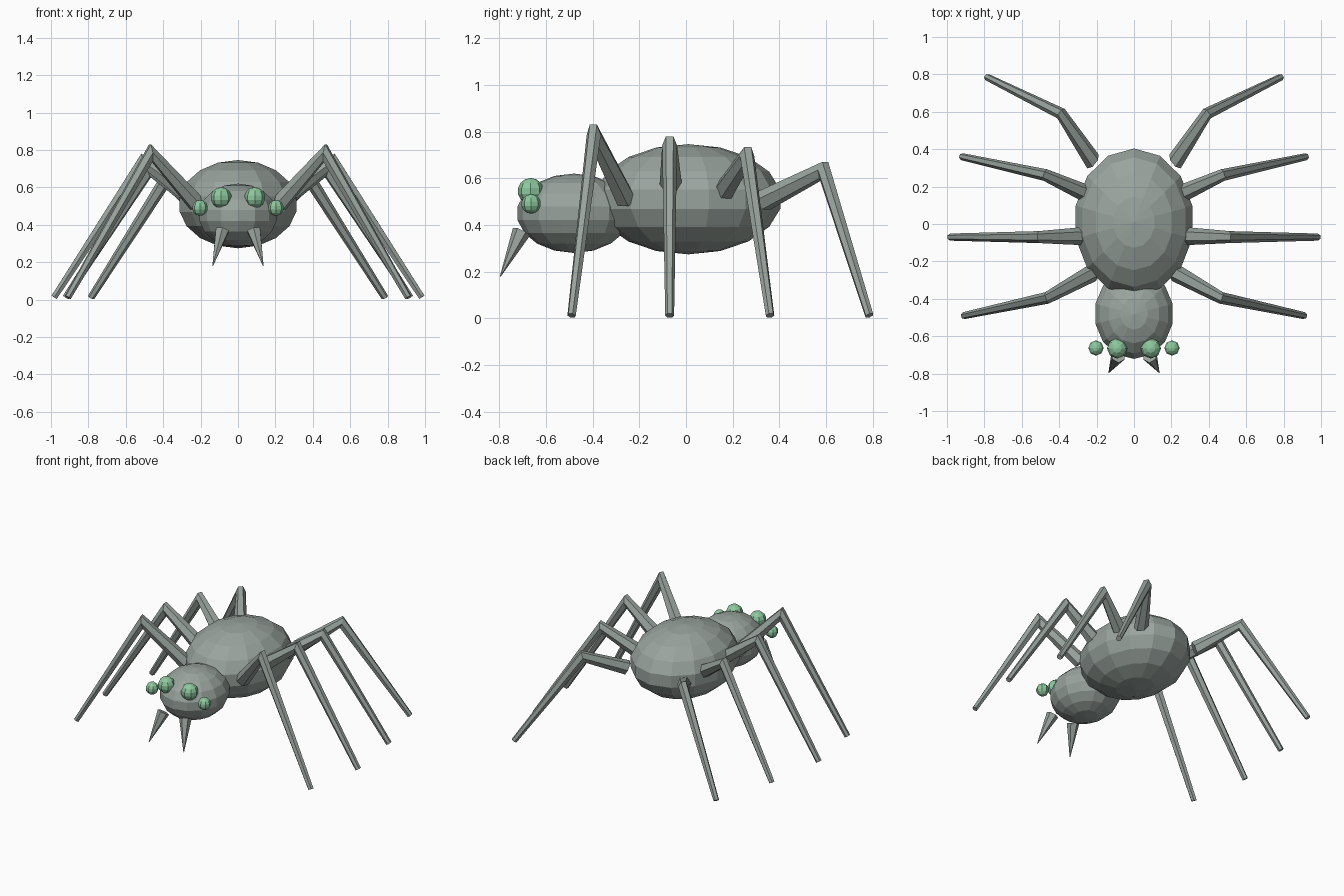
import bpy, bmesh, math
from mathutils import Matrix, Vector

cube = bpy.data.objects.get("Cube")
if cube:
    bpy.data.objects.remove(cube, do_unlink=True)


def make_material(name, rgb):
    mat = bpy.data.materials.new(name)
    mat.use_nodes = True
    mat.diffuse_color = (*rgb, 1)
    mat.node_tree.nodes["Principled BSDF"].inputs["Base Color"].default_value = (*rgb, 1)
    return mat


grey = make_material("grey_green", (0.32, 0.37, 0.34))
green = make_material("eye_green", (0.27, 0.58, 0.34))


def finish(name, bm, mat):
    bmesh.ops.recalc_face_normals(bm, faces=bm.faces)
    mesh = bpy.data.meshes.new(name)
    bm.to_mesh(mesh)
    bm.free()
    mesh.materials.append(mat)
    obj = bpy.data.objects.new(name, mesh)
    bpy.context.scene.collection.objects.link(obj)


def ellipsoid(name, centre, radii, segments, rings, mat):
    bm = bmesh.new()
    matrix = Matrix.Translation(centre) @ Matrix.Diagonal((*radii, 1))
    bmesh.ops.create_uvsphere(bm, u_segments=segments, v_segments=rings,
                              radius=1, matrix=matrix)
    finish(name, bm, mat)


def limb(name, points, radii, mat, sides=6):
    """Tapered tube through the points, mitred at each bend."""
    bm = bmesh.new()
    points = [Vector(p) for p in points]
    steps = [(b - a).normalized() for a, b in zip(points, points[1:])]
    side = (points[-1] - points[0]).cross(Vector((0, 0, 1))).normalized()
    rings = []
    for i, (p, r) in enumerate(zip(points, radii)):
        before, after = steps[max(i - 1, 0)], steps[min(i, len(steps) - 1)]
        tangent = (before + after).normalized()
        up = side.cross(tangent).normalized() / tangent.dot(before)
        angles = [math.tau * k / sides for k in range(sides)]
        rings.append([bm.verts.new(p + r * (side * math.cos(a) + up * math.sin(a)))
                      for a in angles])
    for low, high in zip(rings, rings[1:]):
        for k in range(sides):
            n = (k + 1) % sides
            bm.faces.new((low[k], low[n], high[n], high[k]))
    bm.faces.new(rings[0])
    bm.faces.new(rings[-1])
    finish(name, bm, mat)


# Body and head
ellipsoid("abdomen", (0, 0.01, 0.51), (0.325, 0.4, 0.236), 14, 9, grey)
ellipsoid("head", (0, -0.48, 0.45), (0.215, 0.245, 0.17), 14, 9, grey)

# Hip, knee and foot of each leg
legs = {
    "front_leg": ((0.22, -0.26, 0.51), (0.465, -0.395, 0.785), (0.91, -0.49, 0.012)),
    "middle_leg": ((0.28, -0.065, 0.57), (0.51, -0.07, 0.74), (0.983, -0.07, 0.012)),
    "rear_leg": ((0.25, 0.16, 0.54), (0.475, 0.262, 0.695), (0.92, 0.36, 0.012)),
    "hind_leg": ((0.22, 0.335, 0.505), (0.39, 0.59, 0.635), (0.785, 0.785, 0.012)),
}

# Mirrored parts
for label, s in (("left", 1), ("right", -1)):
    for leg, joints in legs.items():
        limb(f"{leg}_{label}", [(s * x, y, z) for x, y, z in joints],
             (0.048, 0.032, 0.019), grey)
    limb(f"fang_{label}", [(s * 0.085, -0.705, 0.37), (s * 0.135, -0.795, 0.18)],
         (0.04, 0.002), grey)
    ellipsoid(f"inner_eye_{label}", (s * 0.09, -0.665, 0.545), (0.056,) * 3, 8, 7, green)
    ellipsoid(f"outer_eye_{label}", (s * 0.203, -0.663, 0.49), (0.042,) * 3, 8, 7, green)
